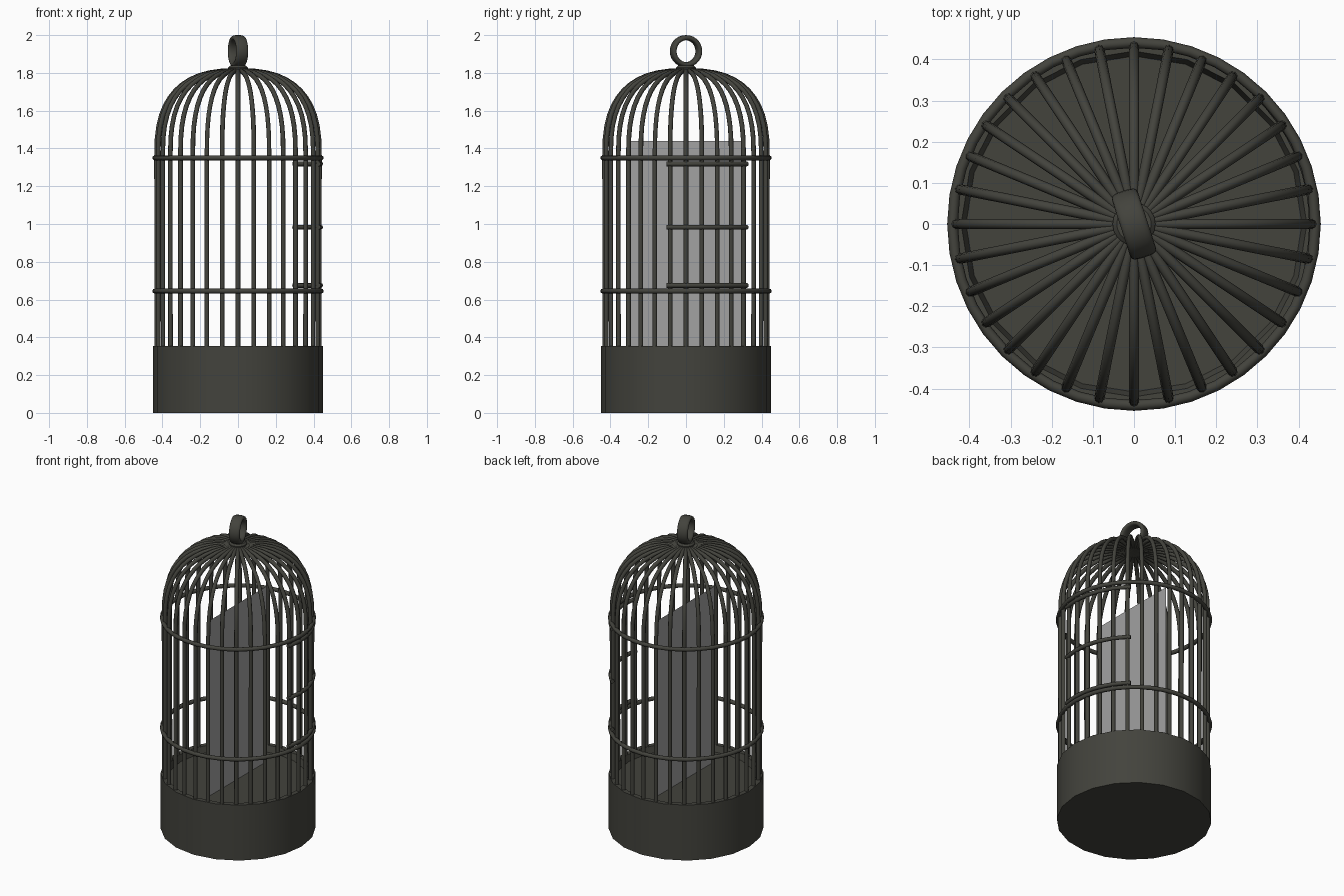
import bpy, bmesh, math
from math import sin, cos, pi, radians

if "Cube" in bpy.data.objects:
    bpy.data.objects.remove(bpy.data.objects["Cube"])


def material(name, rgb):
    m = bpy.data.materials.new(name)
    m.diffuse_color = (*rgb, 1)
    m.use_nodes = True
    m.node_tree.nodes["Principled BSDF"].inputs["Base Color"].default_value = m.diffuse_color
    return m


iron = material("dark_iron", (0.056, 0.056, 0.046))
grey = material("grey_panel", (0.36, 0.36, 0.36))


def smooth(ob, angle=40):
    bpy.ops.object.select_all(action='DESELECT')
    ob.select_set(True)
    bpy.context.view_layer.objects.active = ob
    bpy.ops.object.shade_smooth_by_angle(angle=radians(angle))


def lathe(name, profile, n, closed=False):
    """Spin (radius, z) points around z; closed joins last point to first, else ends are capped."""
    bm = bmesh.new()
    rows = [[bm.verts.new((r * cos(2 * pi * i / n), r * sin(2 * pi * i / n), z)) for i in range(n)]
            for r, z in profile]
    pairs = list(zip(rows, rows[1:] + rows[:1])) if closed else list(zip(rows, rows[1:]))
    for a, b in pairs:
        for i in range(n):
            j = (i + 1) % n
            bm.faces.new((a[i], a[j], b[j], b[i]))
    if not closed:
        bm.faces.new(rows[0][::-1])
        bm.faces.new(rows[-1])
    bmesh.ops.recalc_face_normals(bm, faces=bm.faces)
    me = bpy.data.meshes.new(name)
    bm.to_mesh(me)
    bm.free()
    me.materials.append(iron)
    ob = bpy.data.objects.new(name, me)
    bpy.context.collection.objects.link(ob)
    return ob


def tubes(name, paths, radius, cyclic=False):
    """Sweep a round rod along each path and turn the result into a mesh."""
    cu = bpy.data.curves.new(name, 'CURVE')
    cu.dimensions = '3D'
    cu.bevel_depth = radius
    cu.bevel_resolution = 2
    cu.use_fill_caps = True
    for path in paths:
        sp = cu.splines.new('POLY')
        sp.points.add(len(path) - 1)
        for p, co in zip(sp.points, path):
            p.co = (*co, 1)
        sp.use_cyclic_u = cyclic
    cu.materials.append(iron)
    ob = bpy.data.objects.new(name, cu)
    bpy.context.collection.objects.link(ob)
    bpy.ops.object.select_all(action='DESELECT')
    ob.select_set(True)
    bpy.context.view_layer.objects.active = ob
    bpy.ops.object.convert(target='MESH')
    ob = bpy.context.view_layer.objects.active
    smooth(ob, 60)
    return ob


def arc(r, z, a0, a1, n):
    return [(r * cos(a0 + (a1 - a0) * i / n), r * sin(a0 + (a1 - a0) * i / n), z) for i in range(n + 1)]


# Base tray with a shallow recessed floor
smooth(lathe("base_tray", [(0.45, 0), (0.45, 0.355), (0.42, 0.355), (0.408, 0.315)], 20))

# Upright bars that bend over into the dome
dome = [(0.43, 0.31)]
for i in range(13):
    t = (pi / 2) * i / 12
    e = 2 / 2.6
    dome.append((0.43 * max(cos(t), 1e-9) ** e + 0.001, 1.36 + 0.4525 * sin(t) ** e))
bars = []
for k in range(32):
    a = 2 * pi * k / 32
    bars.append([(r * cos(a), r * sin(a), z) for r, z in dome])
tubes("cage_bars", bars, 0.0125)

# Two hoops around the bars
tubes("hoops", [arc(0.441, z, 0, 2 * pi, 40)[:-1] for z in (0.645, 1.35)], 0.013, True)

# Door rails on the right side
tubes("door_rails", [arc(0.438, z, radians(-13.5), radians(47.5), 10) for z in (0.675, 0.983, 1.318)], 0.0125)

# Cap where the bars meet
smooth(lathe("top_cap", [(0.052, 1.805), (0.052, 1.829), (0.042, 1.838)], 20))

# Wide hanging ring, turned a little about z
section = []
for i in range(16):
    t = 2 * pi * i / 16
    c, s = cos(t), sin(t)
    section.append((0.0715 + 0.0135 * math.copysign(abs(c) ** 0.7, c),
                    0.033 * math.copysign(abs(s) ** 0.7, s)))
ring = lathe("hanging_ring", section, 28, closed=True)
ring.rotation_euler = (0, pi / 2, radians(18))
ring.location = (0, 0, 1.915)
smooth(ring, 60)

# Thin upright panel standing on the floor in the middle
me = bpy.data.meshes.new("inner_panel")
me.from_pydata([(0, -0.29, 0.315), (0, 0.29, 0.315), (0, 0.29, 1.44), (0, -0.29, 1.44)], [], [(0, 1, 2, 3)])
me.materials.append(grey)
bpy.context.collection.objects.link(bpy.data.objects.new("inner_panel", me))
